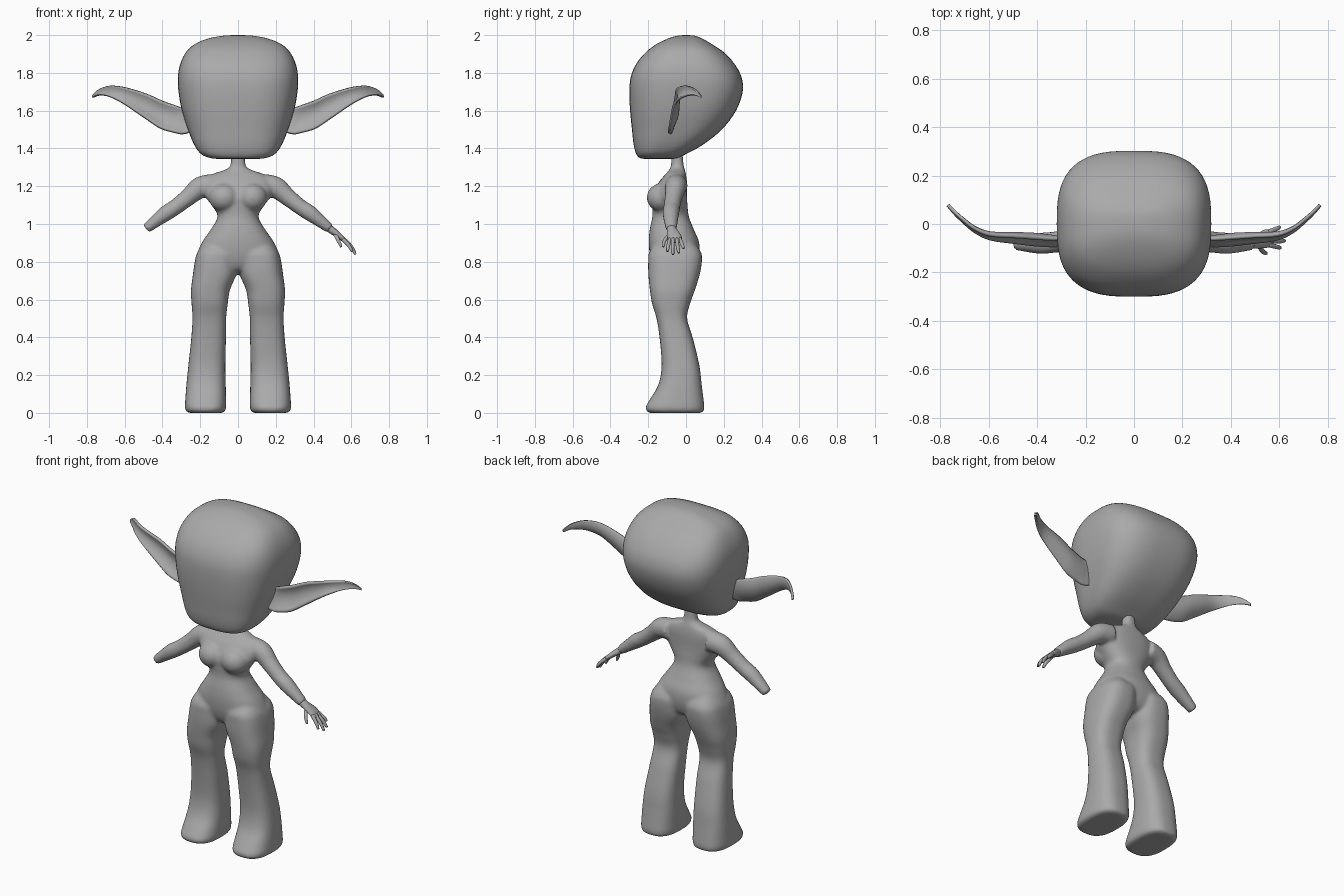
import bpy, bmesh, math
from mathutils import Vector

if "Cube" in bpy.data.objects:
    bpy.data.objects.remove(bpy.data.objects["Cube"])

grey = bpy.data.materials.new("plain grey")
grey.diffuse_color = (0.4, 0.4, 0.4, 1)
grey.use_nodes = True
grey.node_tree.nodes["Principled BSDF"].inputs["Base Color"].default_value = grey.diffuse_color


def smooth_rows(rows, steps):
    """Catmull-Rom interpolation through rows of numbers."""
    out = []
    n = len(rows)
    for i in range(n - 1):
        p = [rows[max(i - 1, 0)], rows[i], rows[i + 1], rows[min(i + 2, n - 1)]]
        for k in range(steps):
            t = k / steps
            out.append([0.5 * (2 * b + (c - a) * t + (2 * a - 5 * b + 4 * c - d) * t * t
                               + (3 * b - a - 3 * c + d) * t ** 3)
                        for a, b, c, d in zip(*p)])
    out.append(list(rows[-1]))
    return out


def skin(bm, rings):
    """Join closed rings of points into a capped solid."""
    vs = [[bm.verts.new(p) for p in r] for r in rings]
    n = len(vs[0])
    for a, b in zip(vs, vs[1:]):
        for i in range(n):
            j = (i + 1) % n
            bm.faces.new((a[i], a[j], b[j], b[i]))
    bm.faces.new(vs[0])
    bm.faces.new(vs[-1])


def loft(bm, rows, power, side=1, n=48, steps=4):
    """Stack superellipse rings: rows of (z, centre x, half width, front y, back y)."""
    rings = []
    for z, cx, hx, yf, yb in smooth_rows(rows, steps):
        ring = []
        for i in range(n):
            a = 2 * math.pi * i / n
            c, s = math.cos(a), math.sin(a)
            x = math.copysign(abs(c) ** (2 / power), c)
            y = math.copysign(abs(s) ** (2 / power), s)
            ring.append((side * (cx + hx * x), (yf + yb) / 2 + (yb - yf) / 2 * y, z))
        rings.append(ring)
    skin(bm, rings)


def tube(bm, rows, side=1, n=16, steps=4):
    """Limb along a path: rows of (x, y, z, radius in y, radius across)."""
    pts = smooth_rows(rows, steps)
    rings = []
    for i, (x, y, z, ry, rn) in enumerate(pts):
        d = Vector(pts[min(i + 1, len(pts) - 1)][:3]) - Vector(pts[max(i - 1, 0)][:3])
        u = Vector((0, 1, 0))
        u = (u - d.normalized() * u.dot(d.normalized())).normalized()
        v = d.cross(u).normalized()
        ring = [Vector((x, y, z)) + u * ry * math.cos(2 * math.pi * k / n)
                + v * rn * math.sin(2 * math.pi * k / n) for k in range(n)]
        rings.append([(side * p.x, p.y, p.z) for p in ring])
    skin(bm, rings)


def finish(name, bm):
    bmesh.ops.recalc_face_normals(bm, faces=bm.faces)
    for f in bm.faces:
        f.smooth = True
    me = bpy.data.meshes.new(name)
    bm.to_mesh(me)
    bm.free()
    me.materials.append(grey)
    ob = bpy.data.objects.new(name, me)
    bpy.context.collection.objects.link(ob)
    return ob


# head: big rounded block with an egg-shaped back
bm = bmesh.new()
head = [(1.344, .06, -.19, -.10), (1.348, .14, -.24, -.05), (1.37, .195, -.263, .0),
        (1.42, .232, -.277, .09), (1.5, .265, -.286, .19), (1.6, .297, -.296, .265),
        (1.7, .315, -.30, .30), (1.78, .318, -.292, .293), (1.85, .305, -.262, .255),
        (1.91, .275, -.212, .20), (1.95, .232, -.16, .14), (1.98, .165, -.10, .09),
        (1.996, .085, -.05, .05), (2.0, .02, -.01, .012)]
loft(bm, [(z, 0, w, f, b) for z, w, f, b in head], 2.9, n=64)
finish("head", bm)

# body: torso, chest, legs and arms fused into one skin
bm = bmesh.new()
torso = [(1.39, .035, -.075, -.02), (1.31, .041, -.08, -.012), (1.285, .075, -.09, -.005),
         (1.262, .14, -.11, 0), (1.22, .18, -.145, .005), (1.15, .175, -.18, .005),
         (1.10, .14, -.18, .008), (1.04, .108, -.178, .015), (.97, .145, -.192, .042),
         (.90, .192, -.197, .07), (.82, .217, -.188, .068), (.76, .15, -.16, .04),
         (.735, .05, -.10, -.03)]
loft(bm, [(z, 0, w, f, b) for z, w, f, b in torso], 2.3)
leg = [(.90, .10, .08, -.16, .045), (.85, .11, .105, -.195, .08), (.80, .118, .111, -.2, .084),
       (.73, .125, .114, -.199, .072), (.65, .146, .103, -.191, .047), (.58, .15, .096, -.18, .022),
       (.50, .152, .089, -.156, .006), (.39, .156, .092, -.139, .038), (.25, .165, .098, -.129, .071),
       (.15, .169, .104, -.146, .083), (.07, .171, .108, -.192, .093), (.03, .172, .109, -.214, .097),
       (.008, .172, .102, -.207, .092), (0, .172, .085, -.19, .075)]
arm = [(.13, -.05, 1.205, .06, .06), (.20, -.055, 1.193, .056, .058), (.26, -.065, 1.145, .047, .047),
       (.33, -.075, 1.09, .044, .042), (.38, -.08, 1.058, .044, .042), (.43, -.08, 1.02, .038, .035),
       (.487, -.078, .975, .03, .026)]
for side in (1, -1):
    loft(bm, leg, 2.7, side)
    tube(bm, arm, side, n=24)
    ball = bmesh.ops.create_uvsphere(bm, u_segments=24, v_segments=16, radius=1)["verts"]
    for v in ball:
        v.co = (side * .075 + v.co.x * .08, -.13 + v.co.y * .078, 1.14 + v.co.z * .075)
body = finish("body", bm)
remesh = body.modifiers.new("fuse", "REMESH")
remesh.mode = "VOXEL"
remesh.voxel_size = 0.009
remesh.use_smooth_shade = True
relax = body.modifiers.new("relax", "SMOOTH")
relax.factor = 0.5
relax.iterations = 6

# hand: only on the +x side
bm = bmesh.new()
tube(bm, [(.478, -.077, .982, .024, .02), (.495, -.075, .968, .026, .02), (.52, -.068, .95, .033, .017),
          (.548, -.06, .927, .038, .014), (.572, -.06, .905, .032, .009)])
fingers = [[(.555, -.086, .92), (.588, -.094, .885), (.603, -.098, .857)],
           [(.56, -.068, .92), (.6, -.071, .88), (.62, -.069, .842)],
           [(.56, -.049, .92), (.6, -.044, .88), (.618, -.038, .85)],
           [(.552, -.033, .922), (.585, -.021, .893), (.6, -.013, .872)],
           [(.512, -.08, .95), (.53, -.112, .915), (.545, -.121, .882)]]
for path in fingers:
    (a, b, c) = path
    tip = [p + (p - q) * .08 for p, q in zip(c, b)]
    tube(bm, [(*a, .010, .011), (*b, .0095, .010), (*c, .007, .007), (*tip, .002, .002)], n=10)
finish("hand", bm)

# ears: long cupped leaves that sweep back at the tip
bm = bmesh.new()
# rows of (x, lower z, upper z, y, cup depth)
ear = [(.24, 1.49, 1.59, -.065, .005), (.29, 1.478, 1.612, -.068, .012), (.33, 1.485, 1.625, -.068, .022),
       (.407, 1.508, 1.652, -.062, .028), (.487, 1.56, 1.688, -.056, .024), (.593, 1.632, 1.72, -.048, .016),
       (.656, 1.665, 1.73, -.022, .01), (.70, 1.68, 1.728, .012, .006), (.74, 1.682, 1.71, .048, .003),
       (.767, 1.67, 1.68, .078, .0)]
m = 12
grid = []
for x, lo, hi, y, cup in smooth_rows(ear, 4):
    row = []
    for k in range(m + 1):
        t = 2 * k / m - 1
        lean = .2 * (hi - lo) / 2 * t
        row.append(bm.verts.new((x, y + lean + cup * (0.6 - t * t), (lo + hi) / 2 + (hi - lo) / 2 * t)))
    grid.append(row)
for a, b in zip(grid, grid[1:]):
    for k in range(m):
        bm.faces.new((a[k], b[k], b[k + 1], a[k + 1]))
ears = finish("ears", bm)
thick = ears.modifiers.new("thickness", "SOLIDIFY")
thick.thickness = 0.014
thick.offset = 0
mirror = ears.modifiers.new("both sides", "MIRROR")
mirror.use_mirror_merge = False
